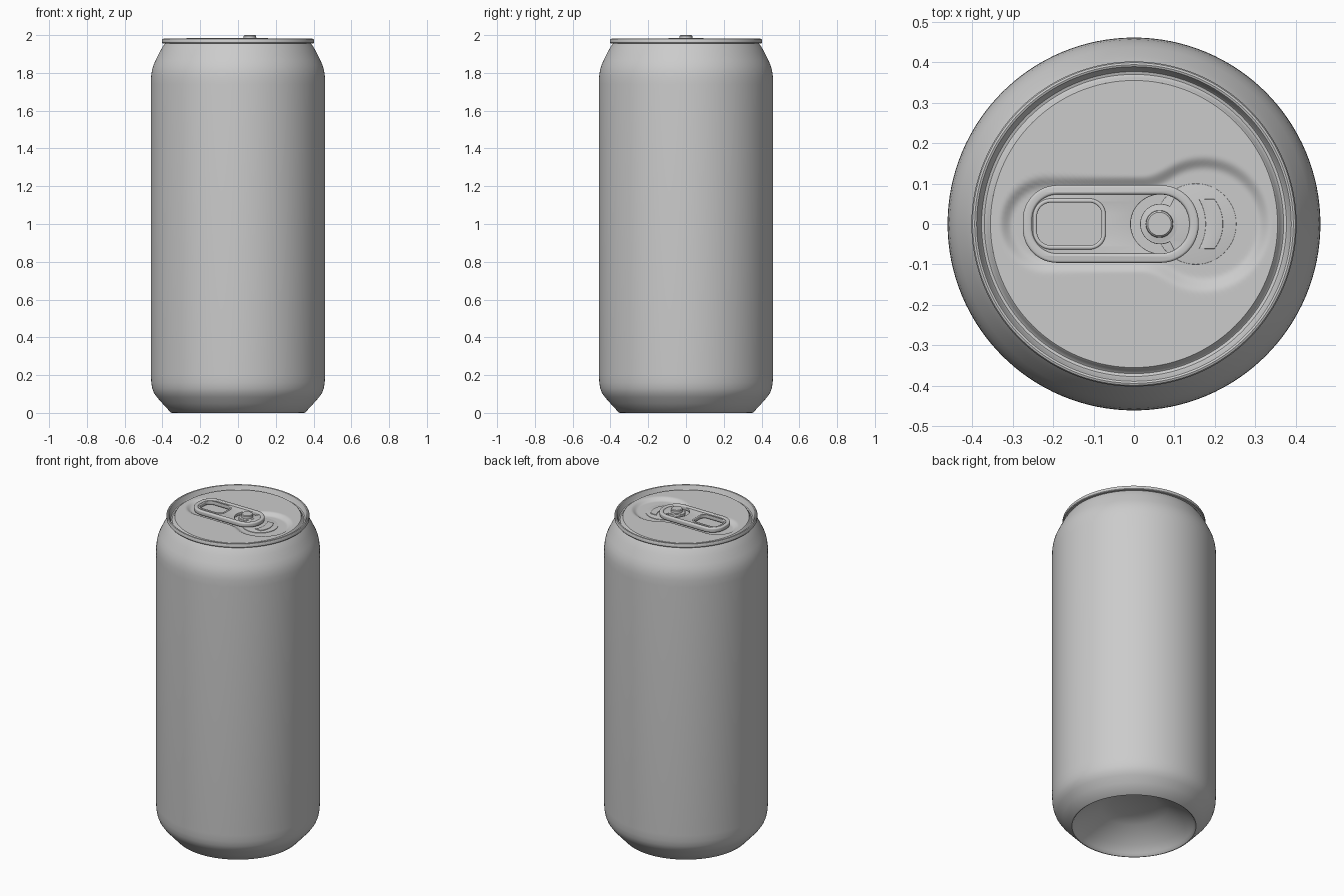
import bpy, bmesh, math
from math import sin, cos, pi, radians, hypot

if "Cube" in bpy.data.objects:
    bpy.data.objects.remove(bpy.data.objects["Cube"])

metal = bpy.data.materials.new("brushed grey metal")
metal.diffuse_color = (0.6, 0.6, 0.6, 1)
metal.use_nodes = True
metal.node_tree.nodes["Principled BSDF"].inputs["Base Color"].default_value = metal.diffuse_color


def finish(ob, angle=35):
    ob.data.materials.clear()
    ob.data.materials.append(metal)
    bpy.ops.object.select_all(action='DESELECT')
    ob.select_set(True)
    bpy.context.view_layer.objects.active = ob
    bpy.ops.object.shade_smooth_by_angle(angle=radians(angle))


def lathe(name, profile, n=96, centre=(0, 0), height=None, angle=35):
    """Spin (radius, z) points; radius 0 makes a pole. height(x, y) can override z."""
    bm = bmesh.new()
    rings = []
    for r, z in profile:
        pts = []
        for i in range(1 if r == 0 else n):
            x, y = centre[0] + r * cos(2 * pi * i / n), centre[1] + r * sin(2 * pi * i / n)
            pts.append(bm.verts.new((x, y, height(x, y) if height else z)))
        rings.append(pts)
    for a, b in zip(rings, rings[1:]):
        for i in range(n):
            quad = [a[i % len(a)], a[(i + 1) % len(a)], b[(i + 1) % len(b)], b[i % len(b)]]
            bm.faces.new(list(dict.fromkeys(quad)))
    me = bpy.data.meshes.new(name)
    bm.to_mesh(me)
    bm.free()
    ob = bpy.data.objects.new(name, me)
    bpy.context.collection.objects.link(ob)
    finish(ob, angle)
    return ob


def plate(name, outlines, z0, z1, bevel=0.0):
    """Flat plate between z0 and z1; the later outlines are holes."""
    cu = bpy.data.curves.new(name, 'CURVE')
    cu.dimensions = '2D'
    cu.fill_mode = 'BOTH'
    cu.extrude = (z1 - z0) / 2 - bevel
    cu.bevel_depth = bevel
    cu.bevel_resolution = 2
    cu.offset = -bevel
    for pts in outlines:
        sp = cu.splines.new('POLY')
        sp.points.add(len(pts) - 1)
        for p, (x, y) in zip(sp.points, pts):
            p.co = (x, y, 0, 1)
        sp.use_cyclic_u = True
    ob = bpy.data.objects.new(name, cu)
    ob.location.z = (z0 + z1) / 2
    bpy.context.collection.objects.link(ob)
    bpy.ops.object.select_all(action='DESELECT')
    ob.select_set(True)
    bpy.context.view_layer.objects.active = ob
    bpy.ops.object.convert(target='MESH')
    finish(bpy.context.view_layer.objects.active)


def arc(cx, cy, r, a0, a1, n=24):
    return [(cx + r * cos(radians(a0 + (a1 - a0) * i / n)),
             cy + r * sin(radians(a0 + (a1 - a0) * i / n))) for i in range(n + 1)]


def rounded(x0, x1, h, rl, rr):
    """Rounded rectangle with left and right corner radii."""
    return (arc(x1 - rr, h - rr, rr, 0, 90, 12) + arc(x0 + rl, h - rl, rl, 90, 180, 12)
            + arc(x0 + rl, -h + rl, rl, 180, 270, 12) + arc(x1 - rr, -h + rr, rr, 270, 360, 12))


# can body: domed base, chamfer, wall, shoulder, rolled rim and lid groove
lathe("can_body", [
    (0, .14), (.13, .14), (.19, .118), (.25, .085), (.30, .05), (.335, .016), (.343, .004), (.349, 0),
    (.356, .002), (.40, .05), (.43, .084), (.445, .106), (.454, .13), (.459, .16), (.461, .2),
    (.461, 1.74), (.460, 1.78), (.456, 1.81), (.448, 1.84), (.437, 1.865), (.415, 1.91), (.398, 1.94),
    (.387, 1.955), (.399, 1.956), (.402, 1.96), (.402, 1.974), (.399, 1.979), (.394, 1.981),
    (.389, 1.979), (.386, 1.974), (.382, 1.955), (.377, 1.948), (.370, 1.946), (.364, 1.95),
    (.360, 1.96), (.355, 1.965)], n=128)


# lid panel with a soft keyhole-shaped recess
def lid_z(x, y):
    bar = hypot(x - max(-.215, min(.15, x)), y) - .12
    disc = hypot(x - .172, y) - .168
    k = .03
    h = max(k - abs(bar - disc), 0) / k
    d = min(bar, disc) - h * h * k / 4
    t = max(0, min(1, -d / .035))
    return 1.965 - .016 * t * t * (3 - 2 * t)


lathe("lid_panel", [(.355 * (1 - i / 70), 0) for i in range(70)] + [(0, 0)],
      n=144, height=lid_z, angle=60)

# scored opening and its raised crescent
plate("opening_panel", [arc(.153, 0, .1, 0, 355, 71)], 1.945, 1.952, .001)
crescent = arc(.12, 0, .1, -38, 38) + arc(.055, 0, .122, 30, -30)
plate("opening_crescent", [crescent], 1.946, 1.956, .0015)

# pull tab: thin plate, thick outer rim, finger hole and curved slot
finger_hole = rounded(-.24, -.08, .053, .035, .03)
slot = arc(.065, 0, .073, 62, 298, 40) + arc(.065, 0, .05, 298, 62, 40)
outer = rounded(-.275, .16, .096, .085, .094)
plate("tab_plate", [rounded(-.27, .155, .091, .08, .09), finger_hole, slot], 1.962, 1.979, .002)
plate("tab_rim", [outer, rounded(-.252, .137, .073, .062, .071)], 1.958, 1.985, .006)
plate("finger_hole_rim", [rounded(-.25, -.07, .063, .045, .04), finger_hole], 1.96, 1.983, .004)

# rivet holding the tab
lathe("rivet", [(.045, 1.945), (.045, 1.98), (.034, 1.982), (.033, 1.996), (.029, 2.0), (0, 2.0)],
      n=48, centre=(.063, 0))

# make all faces point outward
for ob in bpy.data.objects:
    bm = bmesh.new()
    bm.from_mesh(ob.data)
    if ob.name == "lid_panel":
        bm.normal_update()
        for f in bm.faces:
            if f.normal.z < 0:
                f.normal_flip()
    else:
        bmesh.ops.remove_doubles(bm, verts=bm.verts, dist=1e-5)
        bmesh.ops.recalc_face_normals(bm, faces=bm.faces)
    bm.to_mesh(ob.data)
    bm.free()
